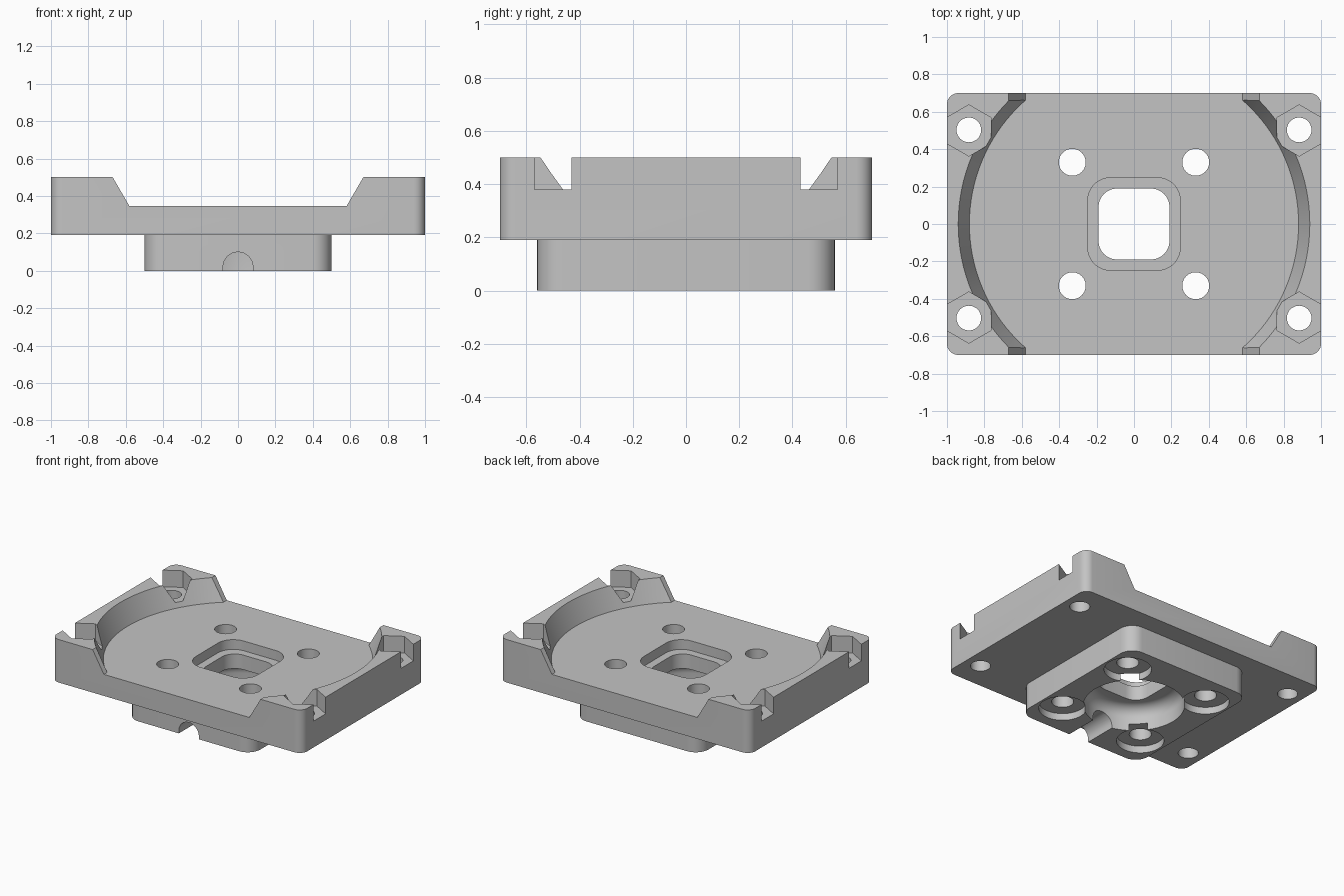
import bpy
import bmesh
from math import sin, cos, pi, tau

default = bpy.data.objects.get("Cube")
if default:
    bpy.data.objects.remove(default, do_unlink=True)

grey = bpy.data.materials.new("light grey")
grey.use_nodes = True
grey.diffuse_color = (0.55, 0.55, 0.55, 1)
grey.node_tree.nodes["Principled BSDF"].inputs["Base Color"].default_value = (0.55, 0.55, 0.55, 1)


def skin(name, rings):
    """Closed solid through a stack of equal-length point rings."""
    bm = bmesh.new()
    loops = [[bm.verts.new(p) for p in ring] for ring in rings]
    bm.faces.new(loops[0])
    bm.faces.new(loops[-1])
    n = len(loops[0])
    for lo, hi in zip(loops, loops[1:]):
        for i in range(n):
            j = (i + 1) % n
            bm.faces.new((lo[i], lo[j], hi[j], hi[i]))
    bmesh.ops.recalc_face_normals(bm, faces=bm.faces)
    mesh = bpy.data.meshes.new(name)
    bm.to_mesh(mesh)
    bm.free()
    mesh.materials.append(grey)
    obj = bpy.data.objects.new(name, mesh)
    bpy.context.collection.objects.link(obj)
    return obj


def prism(name, pts, z0, z1):
    return skin(name, [[(x, y, z) for x, y in pts] for z in (z0, z1)])


def prism_y(name, pts, y0, y1):
    return skin(name, [[(x, y, z) for x, z in pts] for y in (y0, y1)])


def circle(r, n, cx=0, cy=0, start=0):
    return [(cx + r * cos(start + tau * i / n), cy + r * sin(start + tau * i / n))
            for i in range(n)]


def lathe(name, profile, n=48, cx=0, cy=0):
    return skin(name, [[(x, y, z) for x, y in circle(r, n, cx, cy)] for r, z in profile])


def rounded_rect(hx, hy, r, steps=8):
    pts = []
    for q, (sx, sy) in enumerate(((1, 1), (-1, 1), (-1, -1), (1, -1))):
        for i in range(steps + 1):
            a = (q + i / steps) * pi / 2
            pts.append((sx * (hx - r) + r * cos(a), sy * (hy - r) + r * sin(a)))
    return pts


# Plate and the smaller base below it
TOP, FLOOR, STEP, ABOVE = 0.5, 0.345, 0.19, 0.6
body = prism("mounting_plate", rounded_rect(1, 0.7, 0.06), STEP, TOP)
base = prism("base", rounded_rect(0.5, 0.56, 0.1), 0, STEP + 0.05)

cutters = []

# Tapered round pocket and the sloped slot that opens it front and back
rise = (ABOVE - FLOOR) / (TOP - FLOOR)
cutters.append(lathe("round_pocket", [(0.88, FLOOR), (0.88 + 0.06 * rise, ABOVE)], 128))
top_half = 0.58 + 0.09 * rise
cutters.append(prism_y("open_slot", [(-0.58, FLOOR), (0.58, FLOOR),
                                     (top_half, ABOVE), (-top_half, ABOVE)], -1, 1))

# Central opening: top recess, square hole, round cavity underneath
cutters.append(prism("centre_recess", rounded_rect(0.247, 0.247, 0.12), 0.275, ABOVE))
cutters.append(prism("centre_hole", rounded_rect(0.19, 0.19, 0.1), 0.05, 0.4))
fillet = [(0.25 + 0.08 * cos(pi / 2 * i / 8), 0.09 + 0.08 * sin(pi / 2 * i / 8))
          for i in range(9)]
cutters.append(lathe("bottom_cavity", [(0.33, -0.1)] + fillet, 64))

# Arched cable channel through the front of the base
arch = [(0.08 * cos(pi * i / 16), 0.02 + 0.08 * sin(pi * i / 16)) for i in range(17)]
cutters.append(prism_y("cable_channel", [(-0.08, -0.1), (0.08, -0.1)] + arch, -0.65, -0.15))

# Counterbored screw holes, hexagonal nut pockets and corner holes
for sx in (-1, 1):
    for sy in (-1, 1):
        cutters.append(lathe("screw_hole", [(0.155, -0.1), (0.155, 0.05),
                                            (0.072, 0.05), (0.072, ABOVE)],
                             40, sx * 0.33, sy * 0.33))
        cutters.append(prism("nut_pocket", circle(0.137, 6, sx * 0.883, sy * 0.5, pi / 2),
                             0.38, ABOVE))
        cutters.append(prism("corner_hole", circle(0.066, 40, sx * 0.883, sy * 0.503),
                             0.1, ABOVE))

# Join the base, cut everything, and keep only the finished body
for other in [base] + cutters:
    mod = body.modifiers.new(other.name, "BOOLEAN")
    mod.operation = "UNION" if other is base else "DIFFERENCE"
    mod.solver = "EXACT"
    mod.object = other
    other.hide_render = True
bpy.context.view_layer.update()
graph = bpy.context.evaluated_depsgraph_get()
finished = bpy.data.meshes.new_from_object(body.evaluated_get(graph))
body.modifiers.clear()
body.data = finished
for other in [base] + cutters:
    bpy.data.objects.remove(other, do_unlink=True)

finished.materials.clear()
finished.materials.append(grey)
for poly in finished.polygons:
    poly.material_index = 0

# Smooth round walls, crisp edges
bpy.ops.object.select_all(action="DESELECT")
body.select_set(True)
bpy.context.view_layer.objects.active = body
bpy.ops.object.shade_smooth_by_angle()
